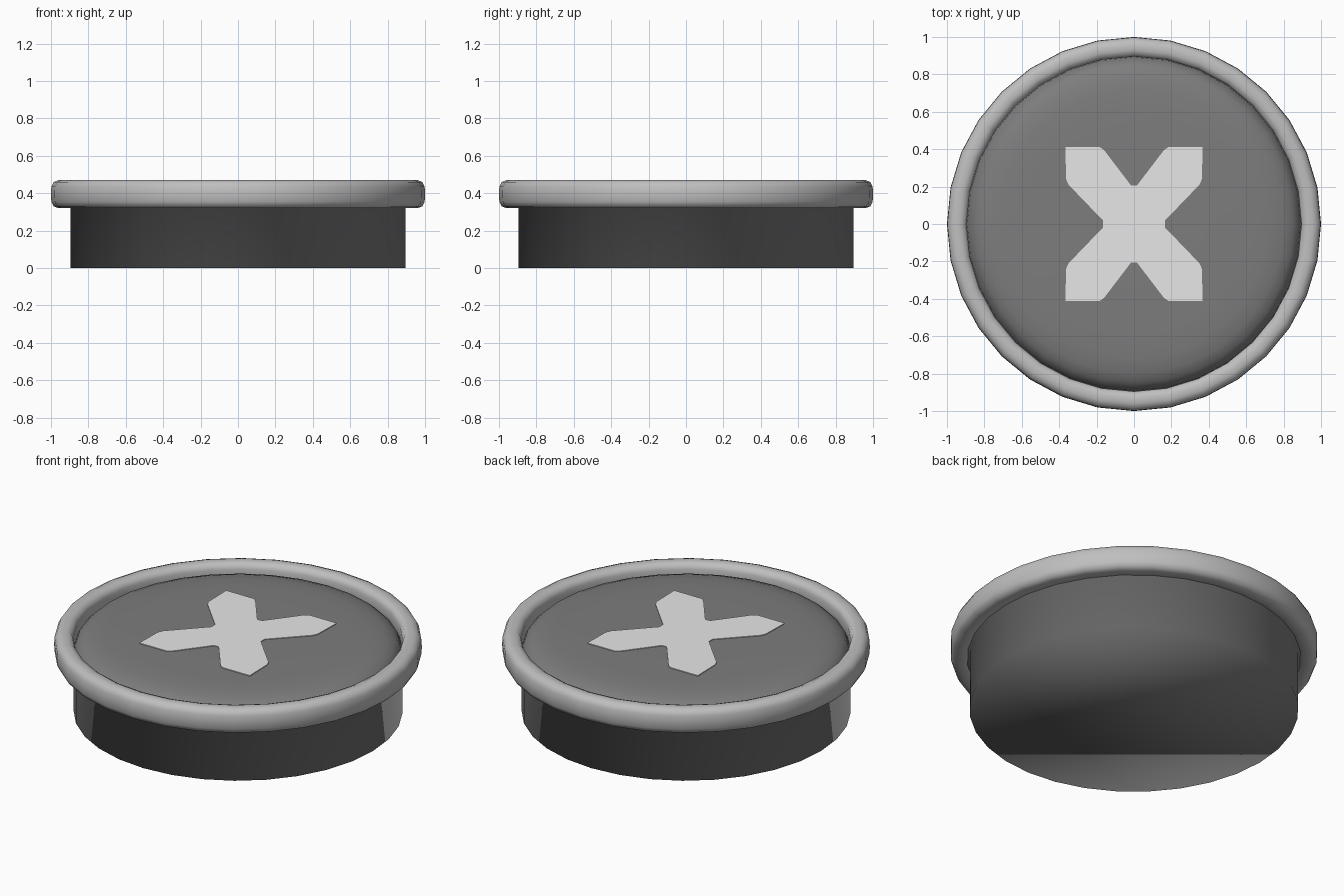
import bpy, bmesh, math

if "Cube" in bpy.data.objects:
    bpy.data.objects.remove(bpy.data.objects["Cube"])

SEGMENTS = 32


def material(name, value):
    m = bpy.data.materials.new(name)
    m.diffuse_color = (value, value, value, 1)
    m.use_nodes = True
    m.node_tree.nodes["Principled BSDF"].inputs["Base Color"].default_value = m.diffuse_color
    return m


dark_grey = material("dark grey", 0.205)
light_grey = material("light grey", 0.52)
off_white = material("off white", 0.80)


def finish(bm, name, mat, smooth):
    bmesh.ops.recalc_face_normals(bm, faces=bm.faces)
    mesh = bpy.data.meshes.new(name)
    bm.to_mesh(mesh)
    bm.free()
    mesh.materials.append(mat)
    for p in mesh.polygons:
        p.use_smooth = smooth
    obj = bpy.data.objects.new(name, mesh)
    bpy.context.collection.objects.link(obj)
    return obj


def lathe(name, profile, mat, closed=False, cap_first=False, cap_last=False):
    """Revolve (radius, height) points about z."""
    bm = bmesh.new()
    rings = []
    for r, z in profile:
        rings.append([bm.verts.new((r * math.cos(math.tau * i / SEGMENTS),
                                    r * math.sin(math.tau * i / SEGMENTS), z))
                      for i in range(SEGMENTS)])
    pairs = list(zip(rings, rings[1:]))
    if closed:
        pairs.append((rings[-1], rings[0]))
    for a, b in pairs:
        for i in range(SEGMENTS):
            j = (i + 1) % SEGMENTS
            bm.faces.new((a[i], a[j], b[j], b[i]))
    if cap_first:
        bm.faces.new(rings[0][::-1])
    if cap_last:
        bm.faces.new(rings[-1])
    return finish(bm, name, mat, True)


# base: straight wall and closed bottom, softly shaded, with a lip tucked into the rim
lathe("base", [(0.895, 0), (0.895, 0.322), (0.93, 0.322), (0.93, 0.36)],
      dark_grey, cap_first=True, cap_last=True)

# rounded rim
lathe("rim", [(0.895, 0.335), (0.91, 0.32), (0.96, 0.32), (0.985, 0.33),
              (0.998, 0.355), (1.0, 0.395), (0.998, 0.435), (0.985, 0.46),
              (0.96, 0.47), (0.93, 0.47), (0.905, 0.46), (0.895, 0.435)],
      light_grey, closed=True)

# slightly domed top disc
lathe("top_disc", [(0.893, 0.37), (0.88, 0.402), (0.85, 0.43), (0.80, 0.449),
                   (0.72, 0.460), (0.60, 0.465), (0.30, 0.466)],
      dark_grey, cap_last=True)

# thin diagonal cross plate: one quarter outline, mirrored into all four
quarter = [(0.165, 0.018), (0.35, 0.21), (0.363, 0.24), (0.367, 0.412),
           (0.185, 0.412), (0.16, 0.395), (0.015, 0.205)]
outline = quarter + [(-x, y) for x, y in reversed(quarter)]
outline += [(-x, -y) for x, y in outline]
bm = bmesh.new()
face = bm.faces.new([bm.verts.new((x, y, 0.462)) for x, y in outline])
top = bmesh.ops.extrude_face_region(bm, geom=[face])["geom"]
bmesh.ops.translate(bm, vec=(0, 0, 0.008),
                    verts=[v for v in top if isinstance(v, bmesh.types.BMVert)])
finish(bm, "cross_plate", off_white, False)
